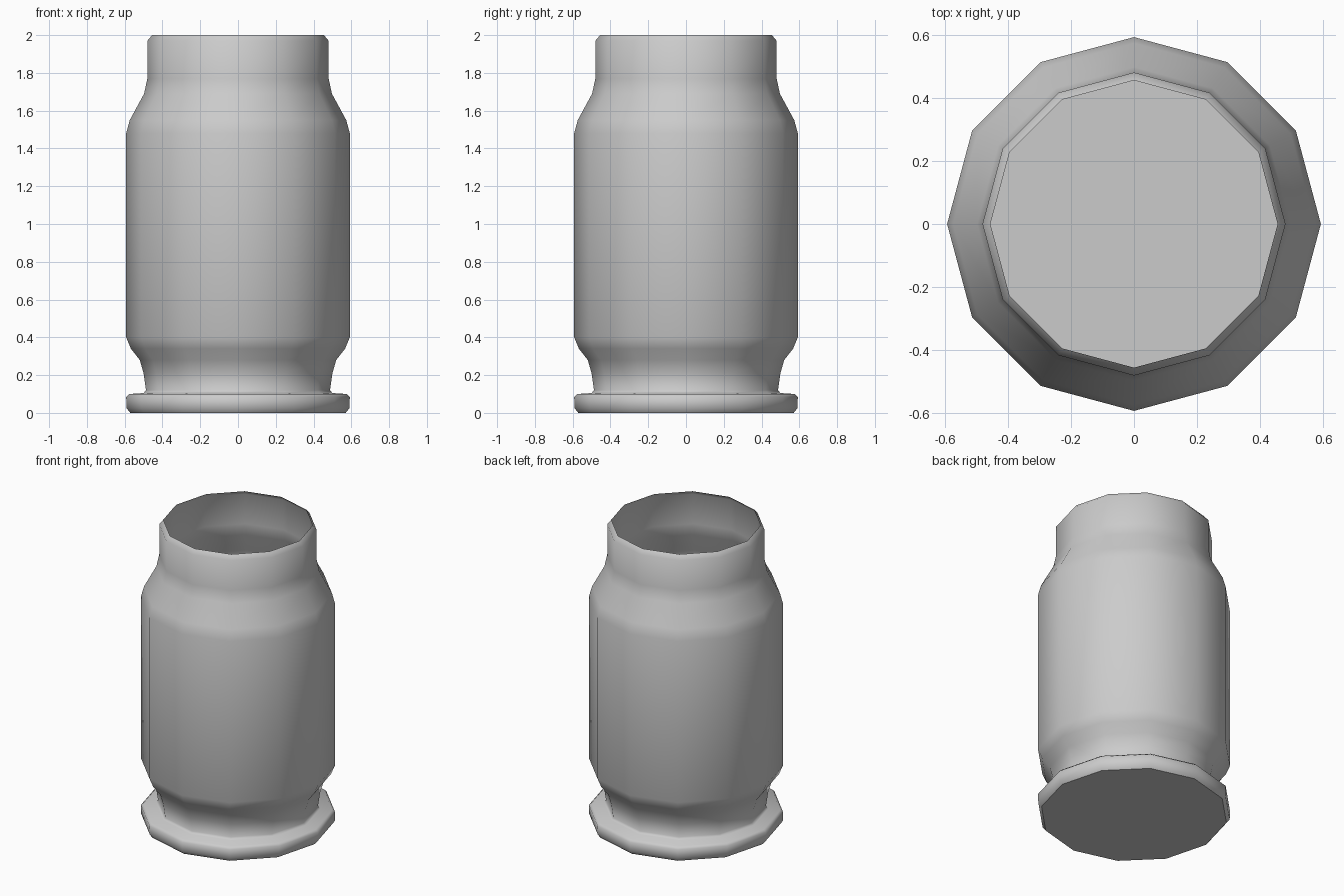
import bpy, bmesh, math

if "Cube" in bpy.data.objects:
    bpy.data.objects.remove(bpy.data.objects["Cube"])

SIDES = 12


def lathe(name, profile, cap_bottom=True):
    """Spin (radius, z) points round z into a 12-sided shell."""
    bm = bmesh.new()
    rings = []
    for r, z in profile:
        rings.append([bm.verts.new((r * math.cos(a), r * math.sin(a), z))
                      for a in (math.tau * i / SIDES for i in range(SIDES))])
    for lo, hi in zip(rings, rings[1:]):
        for i in range(SIDES):
            j = (i + 1) % SIDES
            bm.faces.new((lo[i], lo[j], hi[j], hi[i]))
    if cap_bottom:
        bm.faces.new(rings[0][::-1])
    mesh = bpy.data.meshes.new(name)
    bm.to_mesh(mesh)
    bm.free()
    obj = bpy.data.objects.new(name, mesh)
    bpy.context.collection.objects.link(obj)
    bpy.ops.object.select_all(action='DESELECT')
    obj.select_set(True)
    bpy.context.view_layer.objects.active = obj
    bpy.ops.object.shade_smooth_by_angle(angle=math.radians(50))
    return obj


# Open-topped casing: base rim, extractor groove, body, shoulder, mouth
lathe("cartridge_casing", [
    (0.57, 0.0), (0.59, 0.025),                  # base rim
    (0.592, 0.085), (0.575, 0.10), (0.50, 0.105),
    (0.487, 0.12), (0.50, 0.21), (0.52, 0.28),   # groove
    (0.567, 0.34), (0.592, 0.40),
    (0.592, 1.48), (0.573, 1.55),                # body and shoulder
    (0.497, 1.69), (0.48, 1.77),
    (0.48, 1.97), (0.455, 2.0),                  # neck and turned-in lip
])
